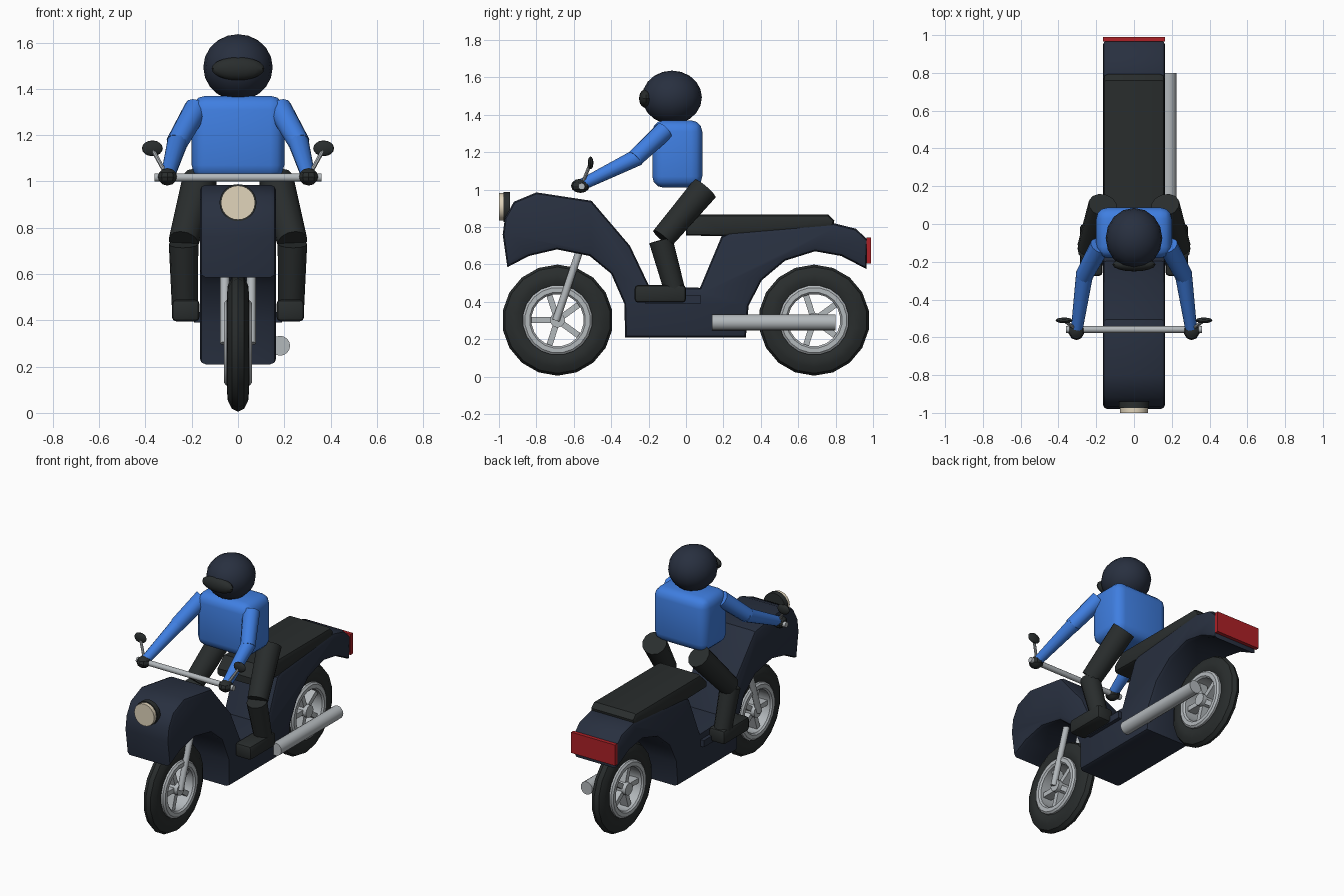
import bpy, bmesh
from math import sin, cos, pi, radians
from mathutils import Vector, Matrix

if "Cube" in bpy.data.objects:
    bpy.data.objects.remove(bpy.data.objects["Cube"])


def mat(name, rgb):
    m = bpy.data.materials.new(name)
    m.diffuse_color = (*rgb, 1)
    m.use_nodes = True
    m.node_tree.nodes["Principled BSDF"].inputs["Base Color"].default_value = m.diffuse_color
    return m


NAVY = mat("navy", (0.021, 0.029, 0.05))
BLACK = mat("black", (0.022, 0.026, 0.026))
SILVER = mat("silver", (0.45, 0.48, 0.5))
BLUE = mat("blue", (0.05, 0.21, 0.75))
RED = mat("red", (0.42, 0.015, 0.02))
CREAM = mat("cream", (0.75, 0.66, 0.5))


def finish(name, bm, material, angle=35):
    bmesh.ops.recalc_face_normals(bm, faces=bm.faces[:])
    me = bpy.data.meshes.new(name)
    bm.to_mesh(me)
    bm.free()
    me.materials.append(material)
    ob = bpy.data.objects.new(name, me)
    bpy.context.collection.objects.link(ob)
    bpy.ops.object.select_all(action='DESELECT')
    ob.select_set(True)
    bpy.context.view_layer.objects.active = ob
    bpy.ops.object.shade_smooth_by_angle(angle=radians(angle))
    return ob


def box(name, lo, hi, material, bevel=0, segments=2):
    bm = bmesh.new()
    lo, hi = Vector(lo), Vector(hi)
    bmesh.ops.create_cube(bm, size=1, matrix=Matrix.Translation((lo + hi) / 2) @ Matrix.Diagonal((*(hi - lo), 1)))
    if bevel:
        bmesh.ops.bevel(bm, geom=bm.edges[:], offset=bevel, segments=segments, profile=0.5, affect='EDGES')
    return finish(name, bm, material)


def rod(name, a, b, r1, r2, material, sides=12):
    a, b = Vector(a), Vector(b)
    m = Matrix.Translation((a + b) / 2) @ (b - a).to_track_quat('Z', 'Y').to_matrix().to_4x4()
    bm = bmesh.new()
    bmesh.ops.create_cone(bm, cap_ends=True, segments=sides, radius1=r1, radius2=r2, depth=(b - a).length, matrix=m)
    return finish(name, bm, material)


def ball(name, centre, size, material, u=16, v=10):
    bm = bmesh.new()
    bmesh.ops.create_uvsphere(bm, u_segments=u, v_segments=v, radius=1,
                              matrix=Matrix.Translation(centre) @ Matrix.Diagonal((*size, 1)))
    return finish(name, bm, material, 30)


def extrude(name, profile, half, material, bevel, segments=2):
    """Side profile (y, z) widened along x, with rounded rims."""
    bm = bmesh.new()
    f = bm.faces.new([bm.verts.new((-half, y, z)) for y, z in profile])
    res = bmesh.ops.extrude_face_region(bm, geom=[f])
    bmesh.ops.translate(bm, vec=(2 * half, 0, 0), verts=[g for g in res["geom"] if isinstance(g, bmesh.types.BMVert)])
    bmesh.ops.recalc_face_normals(bm, faces=bm.faces[:])
    rims = [e for e in bm.edges if abs(e.verts[0].co.x - e.verts[1].co.x) < 1e-5]
    bmesh.ops.bevel(bm, geom=rims, offset=bevel, segments=segments, profile=0.5, affect='EDGES')
    return finish(name, bm, material)


def ring(name, section, centre, material, steps=18):
    """Closed (x, radius) section turned about the wheel axle."""
    bm = bmesh.new()
    rows = []
    for i in range(steps):
        a = 2 * pi * (i + 0.5) / steps
        rows.append([bm.verts.new(Vector(centre) + Vector((x, r * cos(a), r * sin(a)))) for x, r in section])
    n = len(section)
    for i in range(steps):
        p, q = rows[i], rows[(i + 1) % steps]
        for j in range(n):
            k = (j + 1) % n
            bm.faces.new((p[j], p[k], q[k], q[j]))
    return finish(name, bm, material)


# Wheels: tyre, rim, hub and five spokes
for label, y in (("front", -0.687), ("rear", 0.685)):
    c = (0, y, 0.302)
    ring(label + "_tyre", [(-0.036, 0.185), (-0.047, 0.215), (-0.044, 0.25), (-0.026, 0.284), (0, 0.297),
                           (0.026, 0.284), (0.044, 0.25), (0.047, 0.215), (0.036, 0.185)], c, BLACK)
    ring(label + "_rim", [(-0.05, 0.187), (0.05, 0.187), (0.06, 0.175), (0.06, 0.15),
                          (0.05, 0.14), (-0.05, 0.14), (-0.06, 0.15), (-0.06, 0.175)], c, SILVER, 20)
    rod(label + "_hub", (-0.055, y, 0.302), (0.055, y, 0.302), 0.04, 0.04, SILVER)
    for k in range(5):
        a = pi + 2 * pi * k / 5
        bm = bmesh.new()
        bmesh.ops.create_cube(bm, size=1, matrix=Matrix.Translation(c) @ Matrix.Rotation(a, 4, 'X')
                              @ Matrix.Translation((0, 0.09, 0)) @ Matrix.Diagonal((0.06, 0.13, 0.032, 1)))
        finish(f"{label}_spoke_{k + 1}", bm, SILVER)

# Body shell with both wheel arches
extrude("body", [(-0.955, 0.585), (-0.98, 0.76), (-0.968, 0.85), (-0.92, 0.935), (-0.80, 0.985), (-0.505, 0.94),
                 (-0.30, 0.70), (-0.195, 0.48), (0.075, 0.475), (0.19, 0.75), (0.23, 0.77), (0.79, 0.82),
                 (0.91, 0.79), (0.972, 0.73), (0.965, 0.575), (0.83, 0.645), (0.69, 0.67), (0.53, 0.62),
                 (0.405, 0.515), (0.335, 0.38), (0.32, 0.21), (-0.325, 0.21), (-0.33, 0.39), (-0.40, 0.55),
                 (-0.515, 0.645), (-0.69, 0.68), (-0.84, 0.645)], 0.165, NAVY, 0.025)
extrude("seat", [(0.0, 0.755), (0.0, 0.80), (0.07, 0.866), (0.76, 0.866), (0.793, 0.835), (0.785, 0.795),
                 (0.22, 0.75)], 0.162, BLACK, 0.022)
box("tail_light", (-0.163, 0.965, 0.605), (0.163, 0.99, 0.745), RED)
box("footboard", (-0.19, -0.22, 0.39), (0.19, 0.08, 0.435), NAVY)

# Headlight and exhaust
rod("headlight_ring", (0, -0.94, 0.908), (0, -0.975, 0.908), 0.08, 0.08, BLACK, 24)
rod("headlight", (0, -0.96, 0.908), (0, -1.0, 0.908), 0.074, 0.074, CREAM, 24)
rod("exhaust", (0.182, 0.14, 0.29), (0.182, 0.80, 0.29), 0.043, 0.043, SILVER, 16)

# Handlebar
rod("handlebar", (-0.36, -0.558, 1.017), (0.36, -0.558, 1.017), 0.018, 0.018, SILVER)

# Rider torso and helmet
box("torso", (-0.2, -0.18, 1.01), (0.2, 0.087, 1.37), BLUE, 0.06, 3)
ball("helmet", (0, -0.075, 1.493), (0.15, 0.16, 0.143), NAVY)
ball("visor", (0, -0.215, 1.487), (0.114, 0.036, 0.05), BLACK)

# Paired parts on the left and right
for s, side in ((-1, "left"), (1, "right")):
    rod(side + "_fork", (s * 0.057, -0.695, 0.30), (s * 0.057, -0.56, 0.70), 0.02, 0.02, SILVER)
    rod(side + "_mirror_stem", (s * 0.31, -0.555, 1.03), (s * 0.365, -0.515, 1.13), 0.009, 0.009, SILVER, 8)
    ball(side + "_mirror", (s * 0.37, -0.51, 1.143), (0.045, 0.015, 0.034), BLACK, 12, 8)
    ball(side + "_glove", (s * 0.305, -0.565, 1.02), (0.043, 0.05, 0.038), BLACK, 10, 6)
    rod(side + "_upper_arm", (s * 0.18, -0.115, 1.315), (s * 0.265, -0.275, 1.165), 0.053, 0.047, BLUE)
    rod(side + "_forearm", (s * 0.26, -0.255, 1.175), (s * 0.303, -0.56, 1.025), 0.046, 0.031, BLUE)
    rod(side + "_thigh", (s * 0.165, 0.1, 1.005), (s * 0.235, -0.125, 0.74), 0.077, 0.066, BLACK)
    rod(side + "_shin", (s * 0.235, -0.135, 0.73), (s * 0.23, -0.06, 0.46), 0.064, 0.056, BLACK)
    cx = s * 0.226
    box(side + "_boot", (cx - 0.06, -0.275, 0.395), (cx + 0.06, 0.0, 0.49), BLACK, 0.02)
